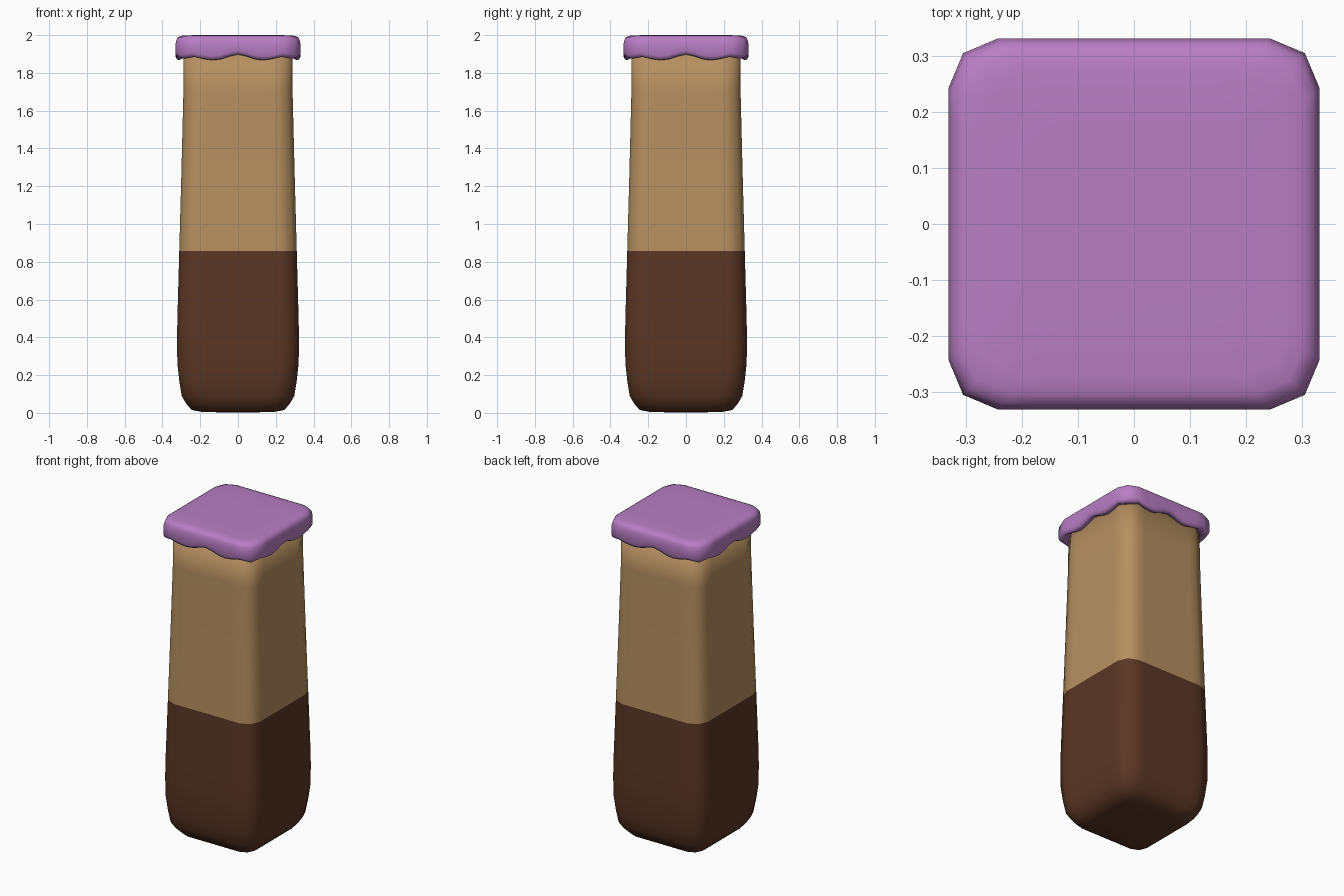
import bpy, bmesh

if "Cube" in bpy.data.objects:
    bpy.data.objects.remove(bpy.data.objects["Cube"])


def material(name, rgb):
    m = bpy.data.materials.new(name)
    m.diffuse_color = (*rgb, 1)
    m.use_nodes = True
    m.node_tree.nodes["Principled BSDF"].inputs["Base Color"].default_value = m.diffuse_color
    return m


wafer = material("tan wafer", (0.47, 0.28, 0.12))
chocolate = material("dark chocolate", (0.105, 0.038, 0.019))
icing = material("purple icing", (0.48, 0.21, 0.55))

# Half of one side of the unit rounded square: (along, out)
STEPS = [0, 0.14, 0.28, 0.42, 0.57, 0.73]


def outline():
    side = [(-s, -1) for s in reversed(STEPS[1:])] + [(s, -1) for s in STEPS]
    side.append((0.92, -0.92))
    pts = []
    for _ in range(4):
        pts += side
        side = [(-y, x) for x, y in side]
    return pts


def loft(name, rings, mats, split=None):
    """Skin rings of 3D points, cap both ends."""
    bm = bmesh.new()
    loops = [[bm.verts.new(p) for p in ring] for ring in rings]
    n = len(loops[0])
    for a, b in zip(loops, loops[1:]):
        for i in range(n):
            j = (i + 1) % n
            bm.faces.new((a[i], a[j], b[j], b[i]))
    bm.faces.new(list(reversed(loops[0])))
    bm.faces.new(loops[-1])
    bmesh.ops.recalc_face_normals(bm, faces=bm.faces)
    for f in bm.faces:
        f.smooth = True
        if split is not None and f.calc_center_median().z > split:
            f.material_index = 1
    me = bpy.data.meshes.new(name)
    bm.to_mesh(me)
    bm.free()
    for m in mats:
        me.materials.append(m)
    ob = bpy.data.objects.new(name, me)
    bpy.context.collection.objects.link(ob)
    return ob


# Tapered body with rounded foot, two colours split by height
BODY = [(0.10, 0.003), (0.19, 0.005), (0.245, 0.015), (0.275, 0.05), (0.298, 0.09),
        (0.311, 0.17), (0.321, 0.26), (0.323, 0.38), (0.321, 0.5), (0.311, 0.858),
        (0.299, 1.3), (0.289, 1.7), (0.287, 1.93)]
loft("body", [[(x * r, y * r, z) for x, y in outline()] for r, z in BODY],
     [chocolate, wafer], 0.858)

# Icing cap with a wavy, drooping rim
WAVE = [(0, 1.897), (0.14, 1.888), (0.28, 1.873), (0.42, 1.867),
        (0.57, 1.873), (0.73, 1.885), (0.92, 1.874)]


def rim(x, y):
    u = min(abs(x), abs(y))
    return min(WAVE, key=lambda w: abs(w[0] - u))[1]


def cap_ring(r, offset):
    return [(x * r, y * r, rim(x, y) + offset) for x, y in outline()]


def flat_ring(r, z):
    return [(x * r, y * r, z) for x, y in outline()]


loft("icing_cap",
     [cap_ring(0.27, 0.02), cap_ring(0.295, 0.008), cap_ring(0.312, 0), cap_ring(0.325, 0.006),
      cap_ring(0.331, 0.022), flat_ring(0.331, 1.945), flat_ring(0.328, 1.97), flat_ring(0.32, 1.987),
      flat_ring(0.302, 1.996), flat_ring(0.27, 1.999), flat_ring(0.18, 2.0)], [icing])
